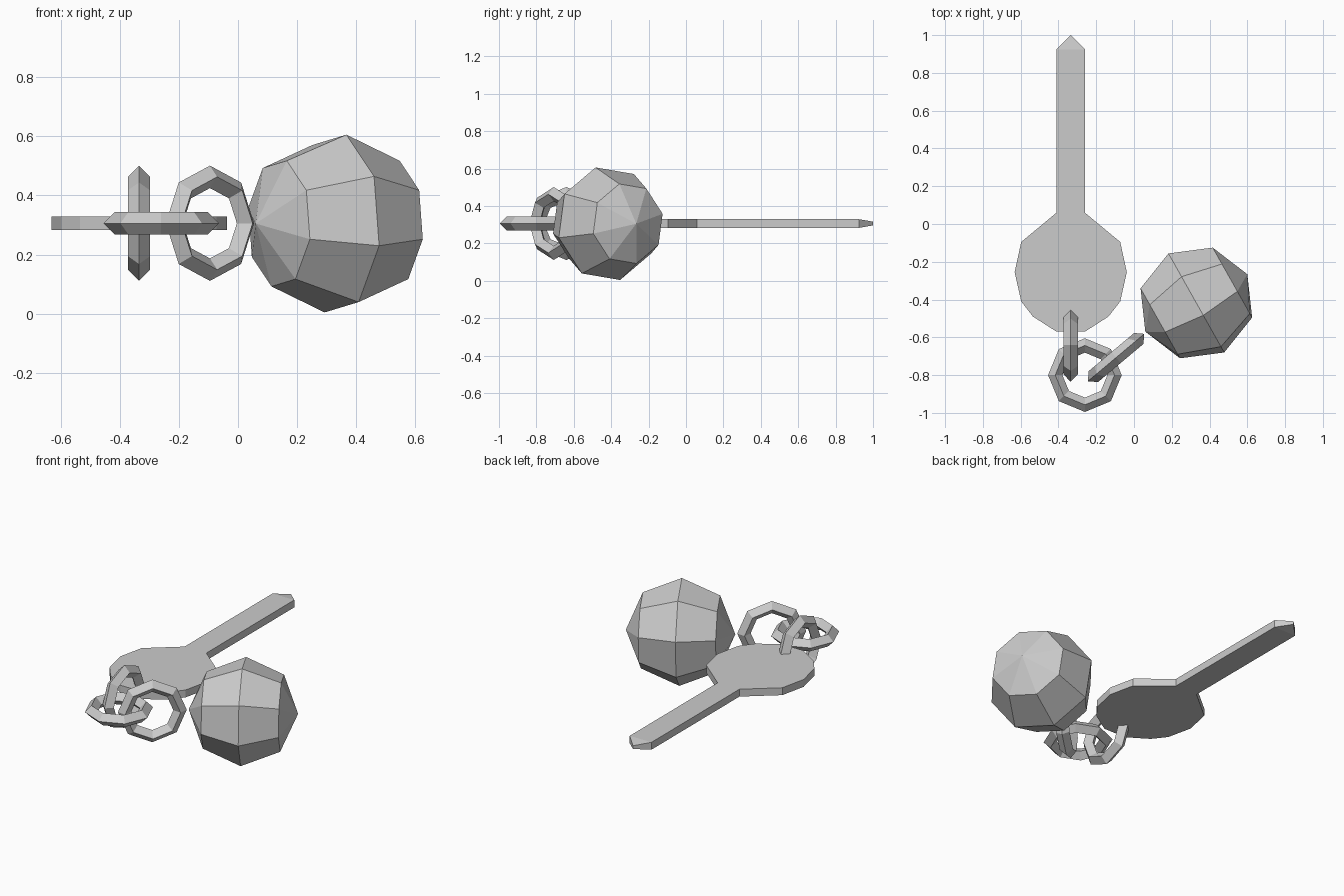
import bpy, bmesh
from math import radians, cos, sin, pi
from mathutils import Vector, Matrix

if "Cube" in bpy.data.objects:
    bpy.data.objects.remove(bpy.data.objects["Cube"])

Z = 0.306  # shared mid height of all parts


# Chain links: 8-sided rings with a diamond section
def link(name, x, y, rot):
    bpy.ops.mesh.primitive_torus_add(major_segments=8, minor_segments=4,
                                     major_radius=0.157, minor_radius=0.038,
                                     location=(x, y, Z), rotation=rot)
    bpy.context.object.name = name


link("chain_link_key", -0.335, -0.64, (0, pi / 2, 0))
link("chain_link_middle", -0.26, -0.80, (0, 0, 0))
link("chain_link_ball", -0.095, -0.707, (pi / 2, 0, radians(40)))

# Flat key: mirrored half outline, extruded, with a thinned tip
half = [(0.075, 0.925), (0.075, 0.06), (0.262, -0.095), (0.297, -0.255),
        (0.262, -0.41), (0.2, -0.49), (0.075, -0.57)]
outline = [(0, 1.0)] + [(-x, y) for x, y in half] + [(x, y) for x, y in reversed(half)]
bm = bmesh.new()
rings = []
for side in (-1, 1):
    rings.append([bm.verts.new((x - 0.335, y, Z + side * (0.01 if y > 0.99 else 0.023)))
                  for x, y in outline])
low, high = rings
n = len(outline)
for i in range(n):
    j = (i + 1) % n
    bm.faces.new((low[i], low[j], high[j], high[i]))
for ring in rings:
    # tip, shaft and round bow
    bm.faces.new((ring[0], ring[1], ring[n - 1]))
    bm.faces.new((ring[1], ring[2], ring[n - 2], ring[n - 1]))
    bm.faces.new(ring[2:n - 1])
bmesh.ops.recalc_face_normals(bm, faces=bm.faces)
mesh = bpy.data.meshes.new("key")
bm.to_mesh(mesh)
bm.free()
bpy.context.collection.objects.link(bpy.data.objects.new("key", mesh))

# Faceted ball, its pole pointing at the chain
axis = Vector((0.87, 0.49, 0)).normalized()
side = Vector((axis.y, -axis.x, 0))
roll = radians(-14)
xa = side * cos(roll) + Vector((0, 0, sin(roll)))
ya = axis.cross(xa)
bpy.ops.mesh.primitive_uv_sphere_add(segments=8, ring_count=4, radius=0.31)
ball = bpy.context.object
ball.name = "ball"
ball.matrix_world = (Matrix.Translation((0.33, -0.418, 0.305))
                     @ Matrix((xa, ya, axis)).transposed().to_4x4())
